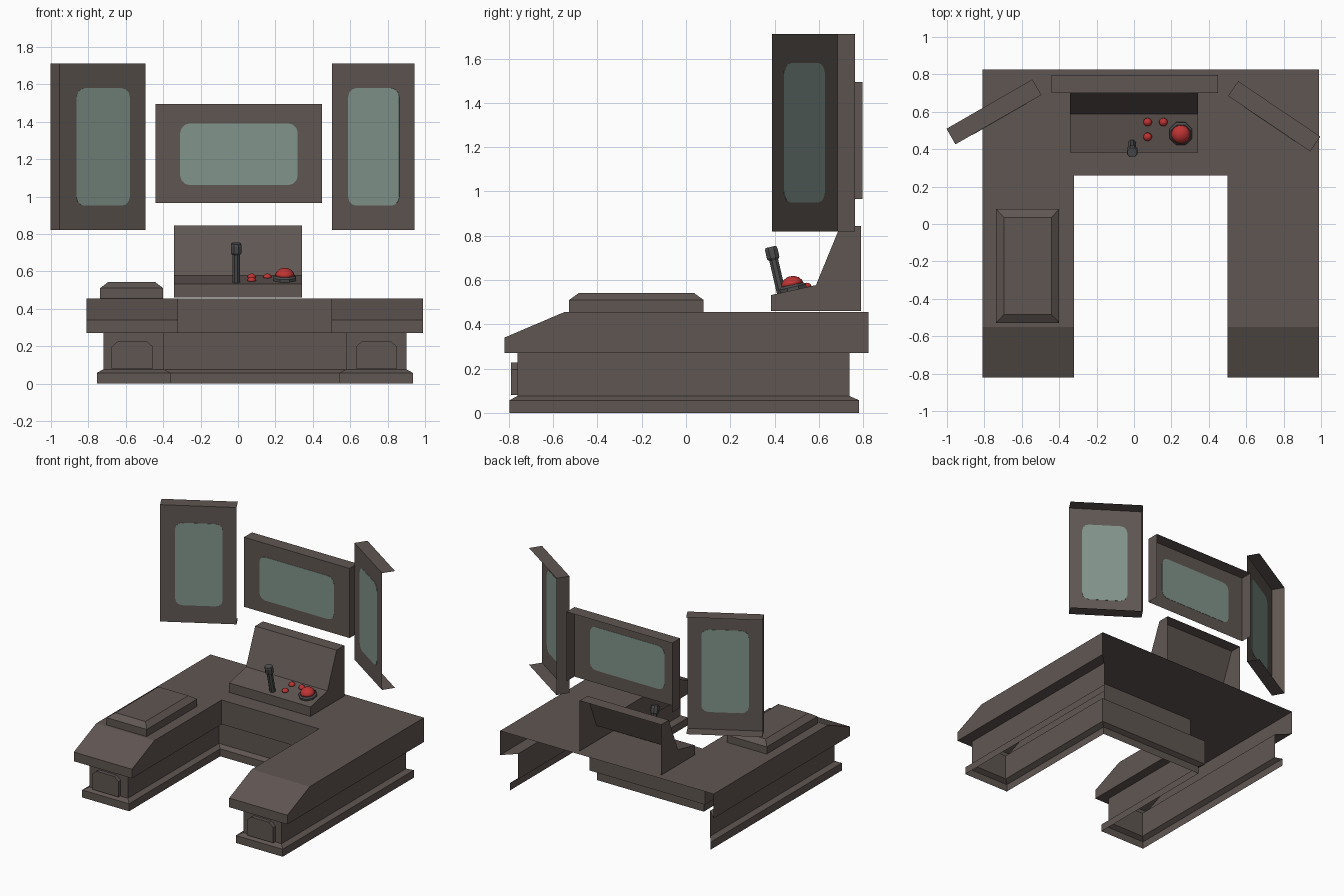
import bpy, bmesh, math
from mathutils import Matrix, Vector

if "Cube" in bpy.data.objects:
    bpy.data.objects.remove(bpy.data.objects["Cube"])


def material(name, rgb):
    m = bpy.data.materials.new(name)
    m.diffuse_color = (*rgb, 1)
    m.use_nodes = True
    m.node_tree.nodes["Principled BSDF"].inputs["Base Color"].default_value = m.diffuse_color
    return m


BROWN = material("dark_brown_metal", (0.117, 0.094, 0.085))
GLASS = material("grey_green_glass", (0.222, 0.300, 0.262))
RED = material("red_button", (0.52, 0.034, 0.034))
GREY = material("dark_grey", (0.078, 0.076, 0.076))


def build(name, verts, faces, mat, matrix=None):
    me = bpy.data.meshes.new(name)
    me.from_pydata(verts, [], faces)
    bm = bmesh.new()
    bm.from_mesh(me)
    bmesh.ops.recalc_face_normals(bm, faces=bm.faces)
    bm.to_mesh(me)
    bm.free()
    me.materials.append(mat)
    ob = bpy.data.objects.new(name, me)
    bpy.context.collection.objects.link(ob)
    if matrix:
        ob.matrix_world = matrix
    return ob


def loft(name, rings, mat, matrix=None, closed=True, caps=(True, True), extra=()):
    """Skin a stack of equal-length point rings."""
    n = len(rings[0])
    verts = [p for r in rings for p in r]
    faces = [(k * n + i, k * n + (i + 1) % n, (k + 1) * n + (i + 1) % n, (k + 1) * n + i)
             for k in range(len(rings) - 1) for i in range(n if closed else n - 1)]
    if caps[0]:
        faces.append(tuple(range(n)))
    if caps[1]:
        faces.append(tuple(range(len(verts) - n, len(verts))))
    return build(name, verts, faces + list(extra), mat, matrix)


def circle(r, z, n):
    return [(r * math.cos(2 * math.pi * (i + .5) / n), r * math.sin(2 * math.pi * (i + .5) / n), z)
            for i in range(n)]


def rect(x0, x1, y0, y1, z):
    return [(x0, y0, z), (x1, y0, z), (x1, y1, z), (x0, y1, z)]


# U-shaped desk: open-backed shell, stepped from worktop skirt to plinth
def u_ring(x0, x1, i0, i1, yf, yi, yb, z, z_front=None):
    zf = z if z_front is None else z_front
    ym = -0.55
    return [(x0, yb, z), (x0, ym, z), (x0, yf, zf), (i0, yf, zf), (i0, ym, z), (i0, yi, z),
            (i1, yi, z), (i1, ym, z), (i1, yf, zf), (x1, yf, zf), (x1, ym, z), (x1, yb, z)]


skirt = (-0.81, 0.99, -0.32, 0.50, -0.82, 0.26, 0.825)
body = (-0.72, 0.90, -0.395, 0.58, -0.762, 0.335, 0.738)
plinth = (-0.755, 0.935, -0.36, 0.54, -0.797, 0.30, 0.782)
top_faces = [(1, 2, 3, 4), (7, 8, 9, 10), (0, 1, 4, 5, 6, 7, 10, 11)]
loft("desk", [u_ring(*skirt, 0.455, 0.34), u_ring(*skirt, 0.27), u_ring(*body, 0.27),
              u_ring(*body, 0.076), u_ring(*plinth, 0.057), u_ring(*plinth, 0.0)],
     BROWN, closed=False, caps=(False, False), extra=top_faces)

# Raised plates on the front ends of the desk legs
plate = [(-0.11, 0.08), (0.11, 0.08), (0.11, 0.197), (0.075, 0.228), (-0.075, 0.228), (-0.11, 0.197)]
for side, cx in (("left", -0.565), ("right", 0.74)):
    loft(side + "_leg_plate", [[(cx + x, y, z) for x, z in plate] for y in (-0.79, -0.762)], BROWN)

# Raised pad on the left wing
loft("desk_pad", [rect(-0.737, -0.40, -0.528, 0.08, 0.455), rect(-0.737, -0.40, -0.528, 0.08, 0.51),
                  rect(-0.695, -0.442, -0.483, 0.035, 0.542)], BROWN, caps=(False, True))

# Control console: side profile, open at back and bottom
prof = [(0.383, 0.46), (0.383, 0.532), (0.587, 0.577), (0.697, 0.845), (0.79, 0.845), (0.79, 0.46)]
v = [(x, y, z) for x in (-0.343, 0.343) for y, z in prof]
build("console", v, [(i, i + 1, i + 7, i + 6) for i in range(4)]
      + [tuple(range(6)), tuple(range(6, 12))], BROWN)

# Buttons sit on the tilted console deck
TILT = math.atan2(0.045, 0.204)


def on_deck(x, y):
    z = 0.532 + math.tan(TILT) * (y - 0.383)
    return Matrix.Translation((x, y, z)) @ Matrix.Rotation(TILT, 4, 'X')


def dome(name, r, h, z0, matrix):
    rings = [circle(r * math.cos(a), z0 + h * math.sin(a), 16)
             for a in [math.radians(d) for d in (0, 22, 44, 66, 82)]]
    ob = loft(name, rings, RED, matrix)
    for p in ob.data.polygons:
        p.use_smooth = True


loft("big_button_base", [circle(0.066, 0, 8), circle(0.066, 0.014, 8), circle(0.056, 0.024, 8)],
     GREY, on_deck(0.25, 0.485))
dome("big_button", 0.052, 0.042, 0.022, on_deck(0.25, 0.485))
for i, (x, y) in enumerate([(0.073, 0.466), (0.073, 0.545), (0.157, 0.545)]):
    dome("small_button_%d" % (i + 1), 0.023, 0.02, 0, on_deck(x, y))

# Control lever: faceted shaft with a wider grip
lever = Matrix.Translation((-0.01, 0.432, 0.535)) @ Matrix.Rotation(math.radians(13), 4, 'X')
loft("lever_shaft", [circle(0.022, 0, 8), circle(0.022, 0.17, 8)], GREY, lever)
loft("lever_grip", [circle(0.022, 0.158, 8), circle(0.031, 0.17, 8), circle(0.031, 0.207, 8),
                    circle(0.027, 0.22, 8)], GREY, lever)


# Screens: shallow casing open at back and lower edge, with a rounded glass
def screen(name, matrix):
    w, h, d = 0.445, 0.265, 0.096
    v = [(x, y, z) for y in (0, d) for x, z in ((-w, -h), (w, -h), (w, h), (-w, h))]
    build(name + "_casing", v, [(0, 1, 2, 3), (1, 5, 6, 2), (2, 6, 7, 3), (3, 7, 4, 0)], BROWN, matrix)
    gw, gh, r = 0.314, 0.165, 0.05
    pts = []
    for k, (sx, sz) in enumerate([(1, 1), (-1, 1), (-1, -1), (1, -1)]):
        for j in range(4):
            a = math.radians(90 * k + 30 * j)
            pts.append((sx * (gw - r) + r * math.cos(a), sz * (gh - r) + r * math.sin(a)))
    loft(name + "_glass", [[(x, y, z - 0.004) for x, z in pts] for y in (-0.002, 0.002)], GLASS, matrix)


roll = Matrix.Rotation(math.radians(-90), 4, 'Y')
screen("centre_screen", Matrix.Translation((0.005, 0.70, 1.23)))
screen("left_screen", Matrix.Translation((-0.725, 0.558, 1.265))
       @ Matrix.Rotation(math.radians(29.9), 4, 'Z') @ roll)
screen("right_screen", Matrix.Translation((0.723, 0.536, 1.265))
       @ Matrix.Rotation(math.radians(-34), 4, 'Z') @ roll)
